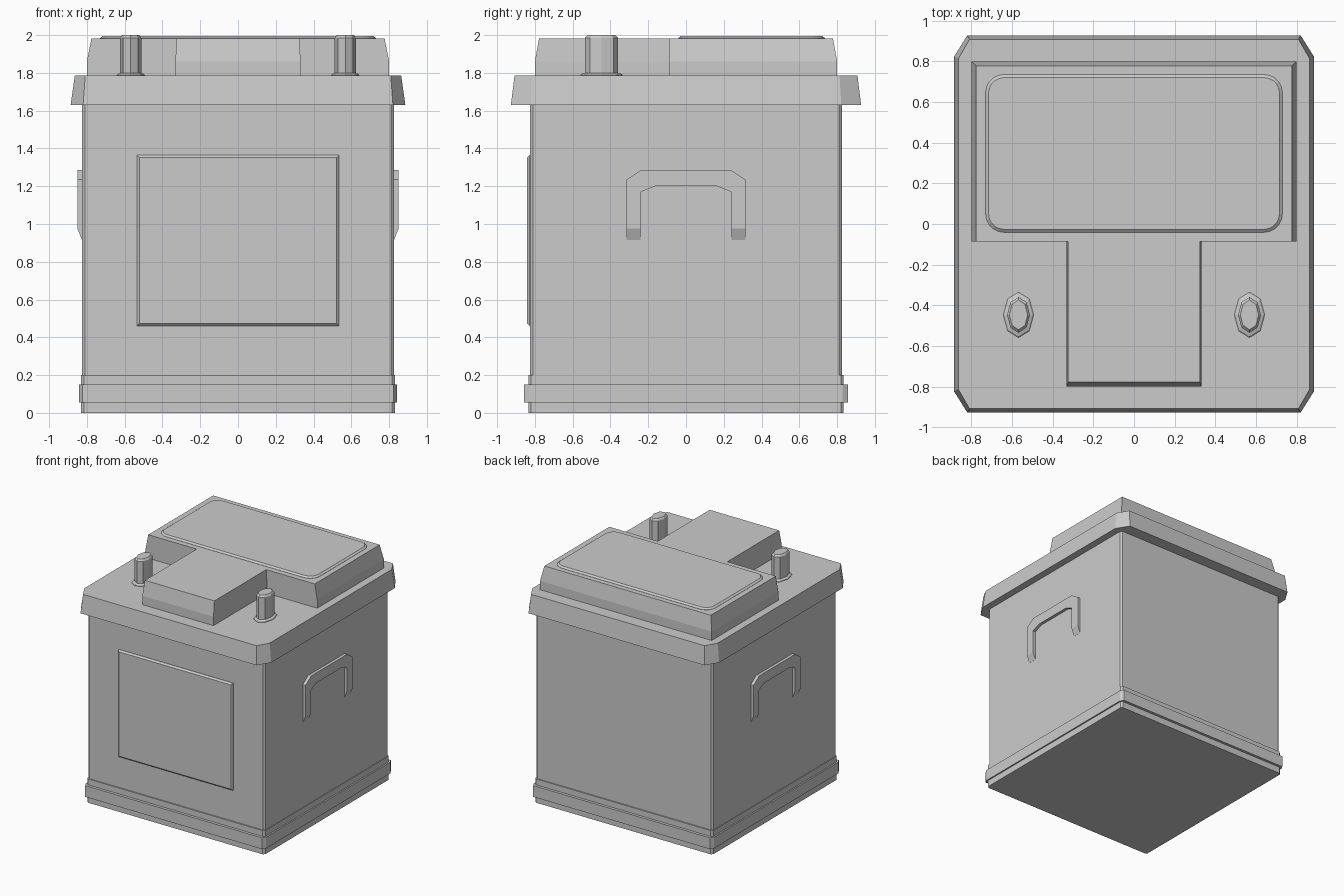
import bpy, bmesh, math

if "Cube" in bpy.data.objects:
    bpy.data.objects.remove(bpy.data.objects["Cube"])


def loft(name, rings, mirror=False):
    """Skin a list of equal-length point rings and cap both ends."""
    bm = bmesh.new()
    loops = [[bm.verts.new(p) for p in ring] for ring in rings]
    n = len(loops[0])
    for a, b in zip(loops, loops[1:]):
        for i in range(n):
            j = (i + 1) % n
            bm.faces.new((a[i], a[j], b[j], b[i]))
    bm.faces.new(loops[0][::-1])
    bm.faces.new(loops[-1])
    bmesh.ops.recalc_face_normals(bm, faces=bm.faces)
    mesh = bpy.data.meshes.new(name)
    bm.to_mesh(mesh)
    bm.free()
    obj = bpy.data.objects.new(name, mesh)
    bpy.context.collection.objects.link(obj)
    if mirror:
        obj.modifiers.new("mirror", 'MIRROR').use_axis[0] = True
    return obj


def chamfered(hx, hy, cx, cy, z):
    """Rectangle with cut corners."""
    return [(hx, -hy + cy, z), (hx, hy - cy, z), (hx - cx, hy, z), (-hx + cx, hy, z),
            (-hx, hy - cy, z), (-hx, -hy + cy, z), (-hx + cx, -hy, z), (hx - cx, -hy, z)]


def rounded(hx, hy, r, yc, z, steps=5):
    """Rectangle with rounded corners."""
    pts = []
    for k, (sx, sy) in enumerate([(1, 1), (-1, 1), (-1, -1), (1, -1)]):
        for s in range(steps + 1):
            a = math.pi / 2 * (k + s / steps)
            pts.append((sx * (hx - r) + r * math.cos(a),
                        yc + sy * (hy - r) + r * math.sin(a), z))
    return pts


def ellipse(cx, cy, rx, ry, z, n=8):
    return [(cx + rx * math.cos(2 * math.pi * i / n),
             cy + ry * math.sin(2 * math.pi * i / n), z) for i in range(n)]


# Case, stepped foot and foot band
loft("case_body", [chamfered(.825, .825, .015, .015, z) for z in (.1, 1.7)])
loft("foot", [chamfered(.83, .835, .015, .015, z) for z in (0, .2)])
loft("foot_band", [chamfered(.842, .858, .018, .03, z) for z in (.055, .15)])

# Overhanging lid with tapered rim
loft("lid", [chamfered(.886, .927, .066, .105, 1.63),
             chamfered(.864, .908, .055, .095, 1.785)])


# T-shaped raised cover with sloped upper edges
def cover_ring(hx, back, stem, front, z):
    step = -.087
    return [(hx, step, z), (hx, back, z), (-hx, back, z), (-hx, step, z),
            (-stem, step, z), (-stem, front, z), (stem, front, z), (stem, step, z)]


loft("raised_cover", [cover_ring(.80, .80, .332, -.80, 1.77),
                      cover_ring(.80, .80, .332, -.80, 1.86),
                      cover_ring(.776, .778, .324, -.778, 1.983)])

# Rounded panel on the cover
loft("cover_panel", [rounded(.73, .388, .09, .347, 1.98),
                     rounded(.73, .388, .09, .347, 1.984),
                     rounded(.715, .373, .075, .347, 1.996)])

# Terminal posts with flared collar
post = [(.075, .112, 1.775), (.075, .112, 1.789), (.068, .105, 1.795),
        (.056, .088, 1.80), (.056, .088, 1.985), (.045, .073, 2.0)]
loft("terminal_post", [ellipse(.568, -.447, *p) for p in post], mirror=True)


# Front label plate with bevelled rim
def plate_ring(inset, y):
    x, lo, hi = .535 - inset, .46 + inset, 1.365 - inset
    return [(-x, y, lo), (x, y, lo), (x, y, hi), (-x, y, hi)]


loft("front_label", [plate_ring(0, -.81), plate_ring(0, -.828), plate_ring(.013, -.841)])

# Side handles: outer and inner (y, z) with outward x, swept as one strip
half = [(-.315, .915, -.24, .915, .826), (-.315, .975, -.24, .975, .85),
        (-.315, 1.235, -.24, 1.17, .85), (-.24, 1.285, -.165, 1.20, .85)]
path = half + [(-a, b, -c, d, x) for a, b, c, d, x in reversed(half)]
loft("side_handle", [[(.81, oy, oz), (x, oy, oz), (x, iy, iz), (.81, iy, iz)]
                     for oy, oz, iy, iz, x in path], mirror=True)
